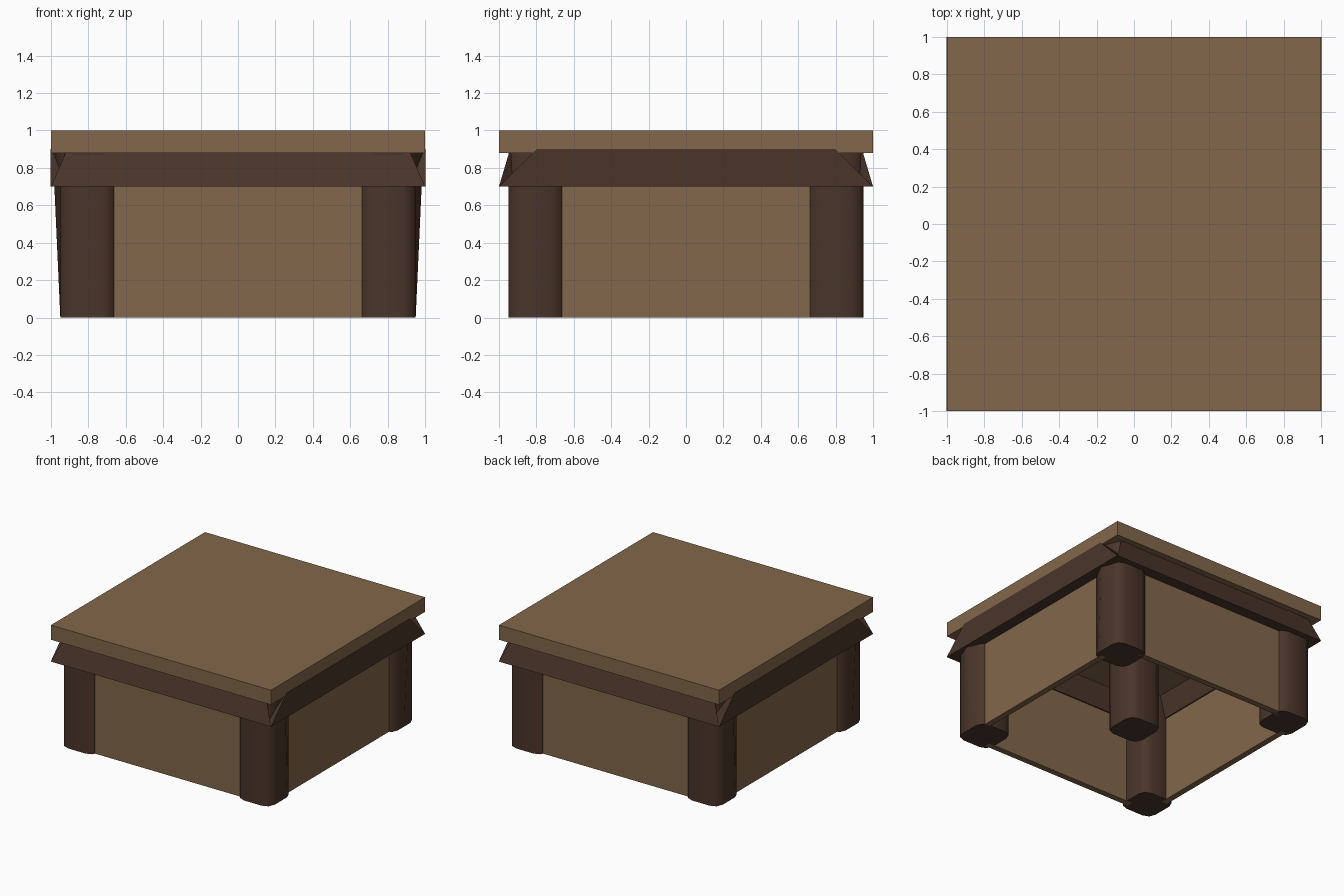
import bpy, bmesh

if "Cube" in bpy.data.objects:
    bpy.data.objects.remove(bpy.data.objects["Cube"])


def material(name, rgb):
    m = bpy.data.materials.new(name)
    m.diffuse_color = (*rgb, 1)
    m.use_nodes = True
    m.node_tree.nodes["Principled BSDF"].inputs["Base Color"].default_value = m.diffuse_color
    return m


TAN = material("tan_wood", (0.225, 0.135, 0.069))
DARK = material("dark_wood", (0.069, 0.036, 0.023))


def loft(name, bottom, z0, top, z1, mat):
    """Solid between two outlines with equal point counts."""
    bm = bmesh.new()
    a = [bm.verts.new((x, y, z0)) for x, y in bottom]
    b = [bm.verts.new((x, y, z1)) for x, y in top]
    n = len(a)
    bm.faces.new(a)
    bm.faces.new(b)
    for i in range(n):
        j = (i + 1) % n
        bm.faces.new((a[i], a[j], b[j], b[i]))
    bmesh.ops.recalc_face_normals(bm, faces=bm.faces[:])
    me = bpy.data.meshes.new(name)
    bm.to_mesh(me)
    bm.free()
    me.materials.append(mat)
    ob = bpy.data.objects.new(name, me)
    bpy.context.collection.objects.link(ob)
    return ob


def rect(x0, x1, y0, y1):
    return [(x0, y0), (x1, y0), (x1, y1), (x0, y1)]


def smooth(ob):
    bpy.ops.object.select_all(action='DESELECT')
    ob.select_set(True)
    bpy.context.view_layer.objects.active = ob
    bpy.ops.object.shade_smooth_by_angle(angle=0.9)


# Top slab
slab = rect(-1, 1, -1, 1)
loft("top_slab", slab, 0.88, slab, 1.0, TAN)

# Post section: square with rounded corners and a middle point on the outer side
h, c, m = 0.15, 0.07, 0.02
corner = [(h, h - c), (h - m, h - m), (h - c, h)]
post = [(h, 0)]
for k, (sx, sy) in enumerate(((1, 1), (-1, 1), (-1, -1), (1, -1))):
    pts = corner if k % 2 == 0 else corner[::-1]
    post += [(sx * x, sy * y) for x, y in pts]

# Corner posts, outer side swelling slightly toward the top
for sx, xname in ((-1, "left"), (1, "right")):
    for sy, yname in ((-1, "front"), (1, "back")):
        low = [(sx * (0.8 + x), sy * (0.8 + y)) for x, y in post]
        high = [(sx * (0.8 + x + (0.04 if y == 0 else 0)), sy * (0.8 + y))
                for x, y in post]
        smooth(loft(f"{yname}_{xname}_post", low, 0, high, 0.88, DARK))

# Centre post under the slab
smooth(loft("centre_post", post, 0, post, 0.88, DARK))

# Side panels and flared rim boards, mirrored on both axes
for s, xname, yname in ((-1, "left", "front"), (1, "right", "back")):
    p = rect(s * 0.86, s * 0.91, -0.7, 0.7)
    loft(f"{xname}_panel", p, 0, p, 0.88, TAN)
    p = rect(-0.7, 0.7, s * 0.86, s * 0.91)
    loft(f"{yname}_panel", p, 0, p, 0.88, TAN)

    # Upright side boards with mitred ends
    low = [(s * 1.002, -1), (s * 1.002, 1), (s * 0.85, 0.86), (s * 0.85, -0.86)]
    high = [(s * 1.002, -0.8), (s * 1.002, 0.8), (s * 0.8, 0.8), (s * 0.8, -0.8)]
    loft(f"{xname}_rim", low, 0.7, high, 0.9, DARK)

    # Leaning front and back boards
    low = [(-1, s), (1, s), (0.86, s * 0.85), (-0.86, s * 0.85)]
    high = [(-0.92, s * 0.945), (0.92, s * 0.945), (0.8, s * 0.8), (-0.8, s * 0.8)]
    loft(f"{yname}_rim", low, 0.7, high, 0.885, DARK)
